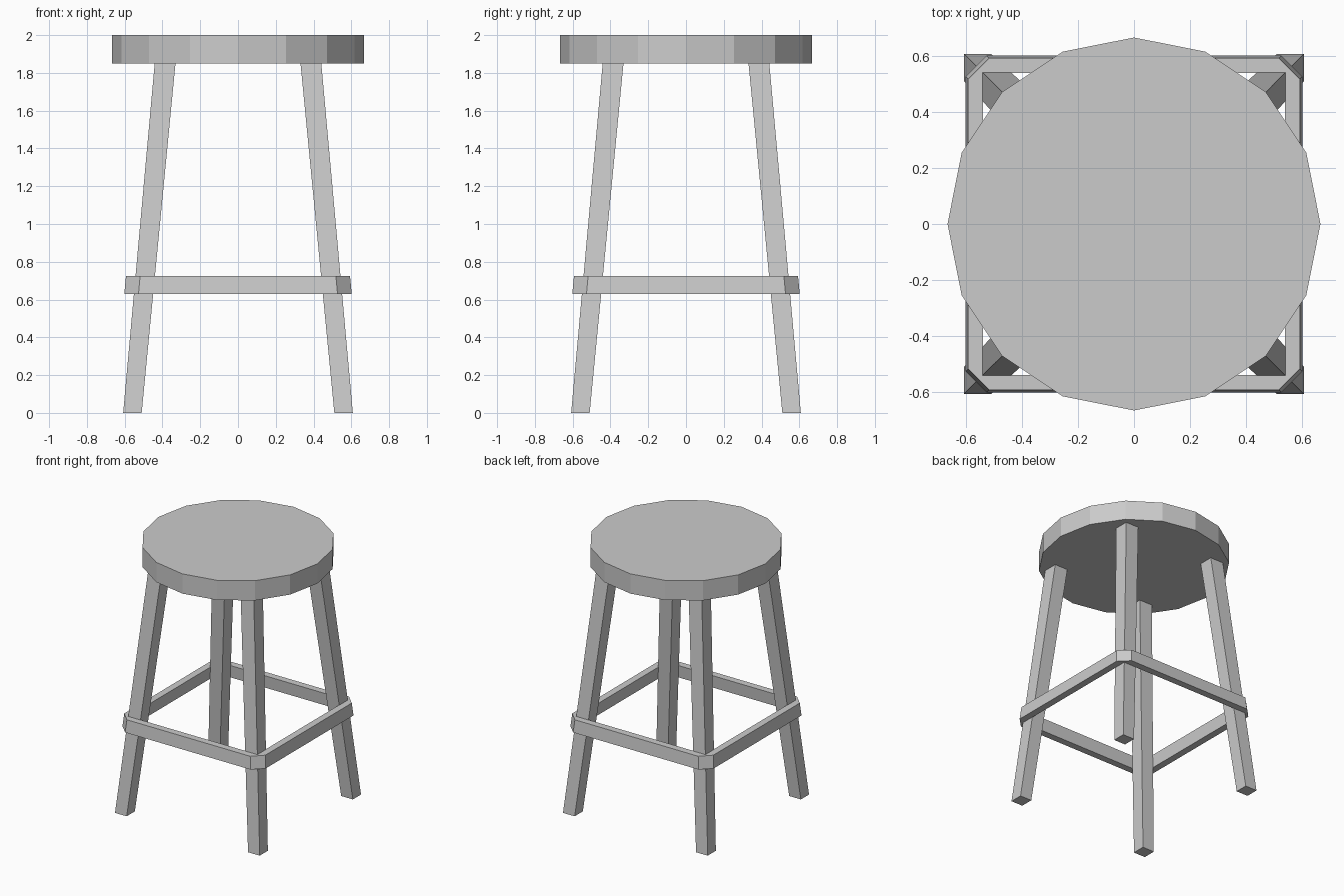
import bpy, bmesh

if "Cube" in bpy.data.objects:
    bpy.data.objects.remove(bpy.data.objects["Cube"])

def make_object(name, bm):
    bmesh.ops.recalc_face_normals(bm, faces=bm.faces)
    mesh = bpy.data.meshes.new(name)
    bm.to_mesh(mesh)
    bm.free()
    obj = bpy.data.objects.new(name, mesh)
    bpy.context.collection.objects.link(obj)
    return obj

def bridge(bm, a, b):
    n = len(a)
    for i in range(n):
        j = (i + 1) % n
        bm.faces.new((a[i], a[j], b[j], b[i]))

# Seat: sixteen-sided disc
bpy.ops.mesh.primitive_cylinder_add(vertices=16, radius=0.667, depth=0.15,
                                    location=(0, 0, 1.925))
bpy.context.object.name = "seat"

# Legs: square posts leaning inwards, cut level at both ends
def leg(name, sx, sy):
    bm = bmesh.new()
    rings = []
    for z, inner, outer in ((0, 0.51, 0.608), (1.85, 0.331, 0.441)):
        pts = ((inner, inner), (outer, inner), (outer, outer), (inner, outer))
        rings.append([bm.verts.new((sx * x, sy * y, z)) for x, y in pts])
    bridge(bm, *rings)
    for ring in rings:
        bm.faces.new(ring)
    make_object(name, bm)

for sx, side in ((-1, "left"), (1, "right")):
    for sy, end in ((-1, "front"), (1, "back")):
        leg(f"{end}_{side}_leg", sx, sy)

# Foot rail: flared square band with chamfered outer corners
def band_loop(bm, half, cut, z):
    c = half - cut
    pts = []
    for sx, sy in ((1, 1), (-1, 1), (-1, -1), (1, -1)):
        pair = [(sx * half, sy * c), (sx * c, sy * half)]
        pts += pair if sx * sy > 0 else pair[::-1]
    return [bm.verts.new((x, y, z)) for x, y in pts]

bm = bmesh.new()
loops = [band_loop(bm, 0.602, 0.075, 0.63), band_loop(bm, 0.593, 0.075, 0.725),
         band_loop(bm, 0.54, 0.03, 0.725), band_loop(bm, 0.549, 0.03, 0.63)]
for i in range(4):
    bridge(bm, loops[i], loops[(i + 1) % 4])
make_object("foot_rail", bm)
